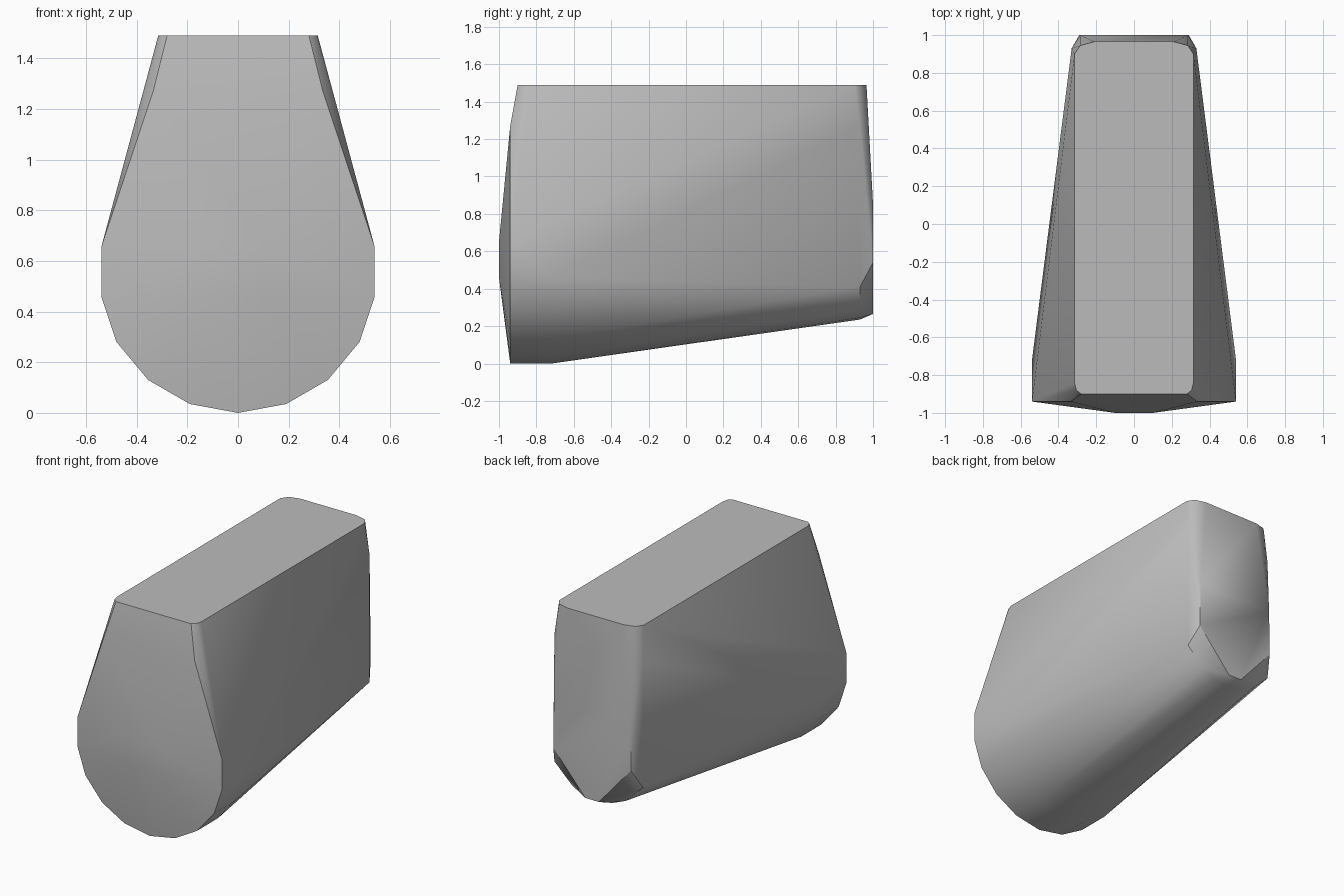
import bpy, bmesh, math

cube = bpy.data.objects.get("Cube")
if cube:
    bpy.data.objects.remove(cube, do_unlink=True)

grey = bpy.data.materials.new("plain grey")
grey.use_nodes = True
colour = (0.5, 0.5, 0.5, 1)
grey.diffuse_color = colour
grey.node_tree.nodes["Principled BSDF"].inputs["Base Color"].default_value = colour


def section(y, profile):
    """Mirror a half profile of (x, z) pairs across x at depth y."""
    return [(s * x, y, z) for x, z in profile for s in ((1, -1) if x else (1,))]


# Round belly at the front, kept straight for a short length
belly = [(0, 0), (0.19, 0.035), (0.355, 0.13), (0.48, 0.28), (0.54, 0.46), (0.54, 0.655)]
points = section(-0.94, belly + [(0.335, 1.27)])
points += section(-0.72, belly[:-1])

# Slightly domed front face
points += section(-1.0, [(0.1, 0.46), (0.1, 0.65)])

# Narrow tail with a chamfered back face
points += section(0.93, [(0, 0.235), (0.1, 0.245), (0.2, 0.285), (0.33, 0.41), (0.33, 1.27)])
points += section(1.0, [(0.05, 0.265), (0.29, 0.54), (0.285, 0.85)])

# Flat top with cut corners
for x, y in [(0.28, -0.9), (0.305, -0.88), (0.315, -0.84),
             (0.315, 0.9), (0.285, 0.945), (0.21, 0.965)]:
    points += section(y, [(x, 1.49)])

# Wrap the sections in one closed skin
bm = bmesh.new()
for p in points:
    bm.verts.new(p)
hull = bmesh.ops.convex_hull(bm, input=bm.verts)
loose = [v for v in bm.verts if not v.link_faces]
bmesh.ops.delete(bm, geom=loose, context="VERTS")
bmesh.ops.dissolve_limit(bm, angle_limit=math.radians(0.5), verts=bm.verts, edges=bm.edges)
bmesh.ops.recalc_face_normals(bm, faces=bm.faces)
mesh = bpy.data.meshes.new("tapered_body")
bm.to_mesh(mesh)
bm.free()

body = bpy.data.objects.new("tapered_body", mesh)
bpy.context.collection.objects.link(body)
mesh.materials.append(grey)

for o in bpy.context.selected_objects:
    o.select_set(False)
body.select_set(True)
bpy.context.view_layer.objects.active = body
bpy.ops.object.shade_smooth_by_angle(angle=math.radians(30))
